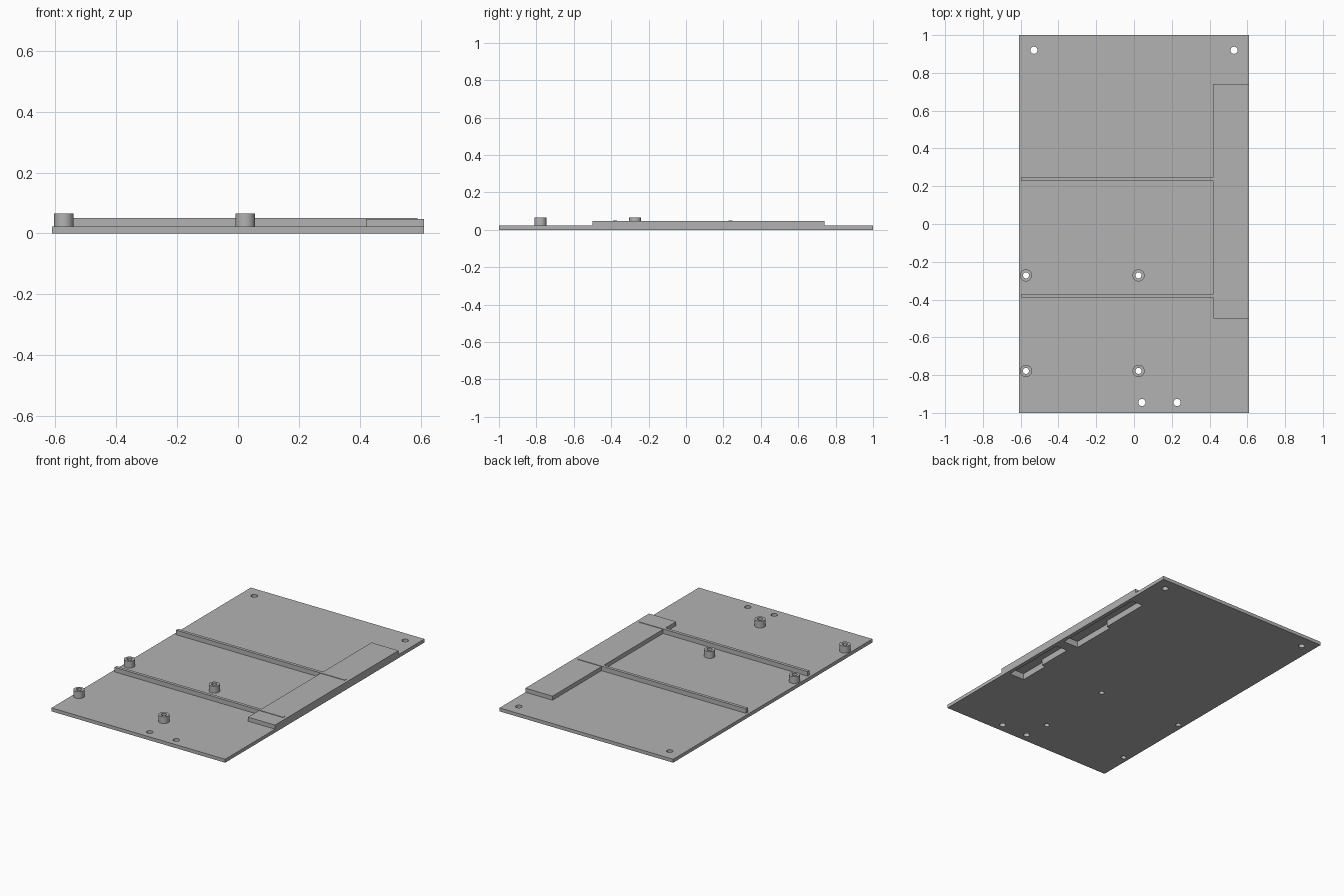
import bpy

cube = bpy.data.objects.get("Cube")
if cube:
    bpy.data.objects.remove(cube, do_unlink=True)

grey = bpy.data.materials.new("plain grey")
grey.use_nodes = True
colour = (0.45, 0.45, 0.45, 1)
grey.diffuse_color = colour
grey.node_tree.nodes["Principled BSDF"].inputs["Base Color"].default_value = colour


def box(name, x, y, z):
    """Box from its (low, high) range on each axis."""
    bpy.ops.mesh.primitive_cube_add(size=1, location=[sum(r) / 2 for r in (x, y, z)])
    ob = bpy.context.object
    ob.name = name
    ob.scale = [r[1] - r[0] for r in (x, y, z)]
    bpy.ops.object.transform_apply(location=True, rotation=False, scale=True)
    ob.data.materials.append(grey)
    return ob


def cylinder(name, x, y, radius, z):
    bpy.ops.mesh.primitive_cylinder_add(vertices=32, radius=radius, depth=z[1] - z[0],
                                        location=(x, y, sum(z) / 2))
    ob = bpy.context.object
    ob.name = name
    ob.data.materials.append(grey)
    return ob


def cut(ob, cutters):
    bpy.context.view_layer.objects.active = ob
    for cutter in cutters:
        cutter.hide_render = True
        mod = ob.modifiers.new("cut", 'BOOLEAN')
        mod.operation = 'DIFFERENCE'
        mod.solver = 'EXACT'
        mod.object = cutter
        bpy.ops.object.modifier_apply(modifier=mod.name)


BASE = 0.022

# Main parts
plate = box("base_plate", (-0.61, 0.61), (-1, 1), (0, BASE))
block = box("side_block", (0.42, 0.61), (-0.5, 0.74), (BASE, 0.048))
ribs = [box(f"rib_{n}", (-0.595, 0.59), (y - 0.01, y + 0.01), (BASE, 0.051))
        for n, y in (("front", -0.38), ("rear", 0.238))]

# Stepped pockets open to the underside
pockets = [box("pocket_cutter", (x, 0.585), y, (-0.02, 0.04))
           for x, y in ((0.48, (0.05, 0.35)), (0.505, (0.34, 0.68)),
                        (0.48, (-0.45, -0.25)), (0.505, (-0.26, -0.02)))]
for part in [plate, block] + ribs:
    cut(part, pockets)

# Standoffs, bored right through the plate
posts = [(x, y) for x in (-0.572, 0.024) for y in (-0.778, -0.272)]
bores = []
for i, (x, y) in enumerate(posts):
    post = cylinder(f"standoff_{i + 1}", x, y, 0.032, (BASE, 0.065))
    bore = cylinder("bore_cutter", x, y, 0.016, (-0.02, 0.1))
    cut(post, [bore])
    bores.append(bore)
    bpy.context.view_layer.objects.active = post
    bpy.ops.object.select_all(action='DESELECT')
    post.select_set(True)
    bpy.ops.object.shade_smooth_by_angle()

# Mounting holes in the plate
for x, y in ((-0.53, 0.92), (0.53, 0.92), (0.042, -0.945), (0.228, -0.945)):
    bores.append(cylinder("hole_cutter", x, y, 0.019, (-0.02, 0.1)))
cut(plate, bores)

for helper in pockets + bores:
    bpy.data.objects.remove(helper, do_unlink=True)
